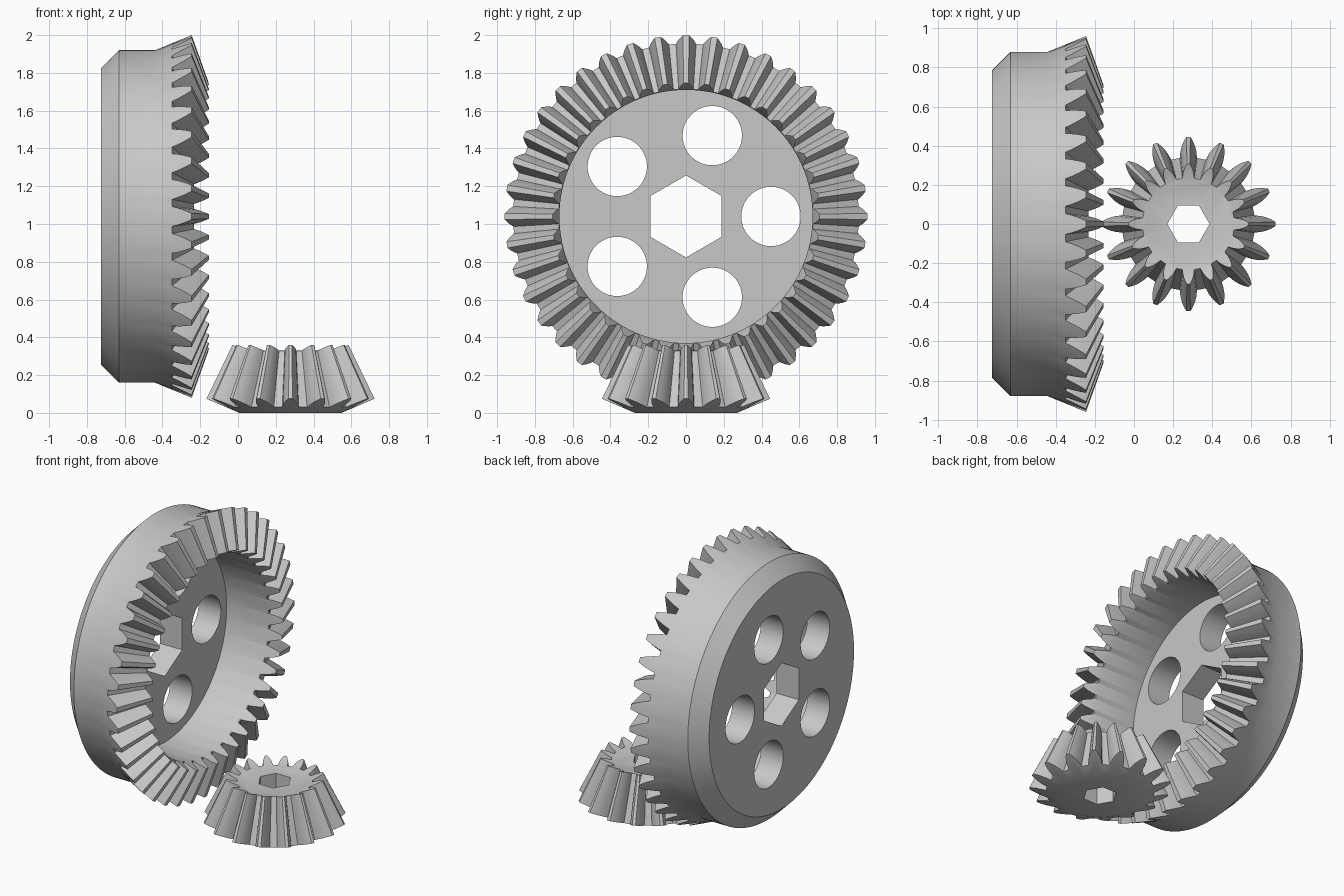
import bpy, bmesh
from math import sin, cos, pi, radians
from mathutils import Matrix

old = bpy.data.objects.get("Cube")
if old:
    bpy.data.objects.remove(old, do_unlink=True)

grey = bpy.data.materials.new("light_grey")
grey.use_nodes = True
grey.diffuse_color = (0.58, 0.58, 0.58, 1)
grey.node_tree.nodes["Principled BSDF"].inputs["Base Color"].default_value = grey.diffuse_color


def make_object(name, bm):
    bmesh.ops.recalc_face_normals(bm, faces=bm.faces)
    mesh = bpy.data.meshes.new(name)
    bm.to_mesh(mesh)
    bm.free()
    mesh.materials.append(grey)
    obj = bpy.data.objects.new(name, mesh)
    bpy.context.collection.objects.link(obj)
    return obj


def lerp(a, b, t):
    return tuple(p + (q - p) * t for p, q in zip(a, b))


def bevel_gear(name, teeth, root, tip, apex, shrink, flank, back, front):
    """Profiles are (radius, height); flank is (depth, half width in pitches)."""
    columns = [(t, -w) for t, w in flank] + [(t, w) for t, w in reversed(flank)]
    bm = bmesh.new()
    grid = []
    for i in range(teeth):
        for t, w in columns:
            a = 2 * pi * (i + w) / teeth
            r, z = lerp(root, tip, t)
            small_end = (r * shrink, apex + (z - apex) * shrink)
            section = back + [(r, z), small_end] + front
            grid.append([bm.verts.new((q * cos(a), q * sin(a), h)) for q, h in section])
    # Skin neighbouring sections, then close both ends
    for a, b in zip(grid, grid[1:] + grid[:1]):
        for j in range(len(a) - 1):
            bm.faces.new((a[j], b[j], b[j + 1], a[j + 1]))
    bm.faces.new([c[0] for c in grid])
    bm.faces.new([c[-1] for c in grid])
    return make_object(name, bm)


def bore(obj, sides, radius, x=0, y=0):
    """Cut a straight hole along the gear's axis."""
    bm = bmesh.new()
    rings = [[bm.verts.new((x + radius * cos(2 * pi * i / sides),
                            y + radius * sin(2 * pi * i / sides), z))
              for i in range(sides)] for z in (-2, 2)]
    for i in range(sides):
        j = (i + 1) % sides
        bm.faces.new((rings[0][i], rings[0][j], rings[1][j], rings[1][i]))
    for ring in rings:
        bm.faces.new(ring)
    cutter = make_object("hole_cutter", bm)
    cutter.hide_render = True
    mod = obj.modifiers.new("bore", 'BOOLEAN')
    mod.operation = 'DIFFERENCE'
    mod.solver = 'EXACT'
    mod.object = cutter
    bpy.context.view_layer.objects.active = obj
    bpy.ops.object.modifier_apply(modifier=mod.name)
    bpy.data.objects.remove(cutter, do_unlink=True)


def finish(obj):
    bpy.ops.object.select_all(action='DESELECT')
    obj.select_set(True)
    bpy.context.view_layer.objects.active = obj
    bpy.ops.object.shade_smooth_by_angle(angle=radians(30))


# Large ring gear: cup with a web, five round holes and a hexagonal bore
ring_gear = bevel_gear(
    "ring_gear", 40, root=(0.915, -0.35), tip=(0.96, -0.245), apex=0.098, shrink=0.737,
    flank=[(0, 0.37), (0.3, 0.31), (0.65, 0.22), (1, 0.11)],
    back=[(0.785, -0.725), (0.88, -0.63), (0.88, -0.44)],
    front=[(0.67, -0.236), (0.67, -0.555)])
bore(ring_gear, 6, 0.217)
for i in range(5):
    a = pi / 2 + i * 2 * pi / 5
    bore(ring_gear, 64, 0.157, 0.45 * cos(a), 0.45 * sin(a))
ring_gear.matrix_world = Matrix.Translation((0, 0, 1.04)) @ Matrix.Rotation(pi / 2, 4, 'Y')
finish(ring_gear)

# Small pinion with a hexagonal bore
pinion = bevel_gear(
    "pinion", 16, root=(0.34, 0.03), tip=(0.445, 0.075), apex=0.994, shrink=0.69,
    flank=[(0, 0.33), (0.3, 0.28), (0.55, 0.22), (0.8, 0.14), (1, 0.06)],
    back=[(0.27, 0)],
    front=[(0.23, 0.329)])
bore(pinion, 6, 0.108)
pinion.location = (0.278, 0, 0)
finish(pinion)
